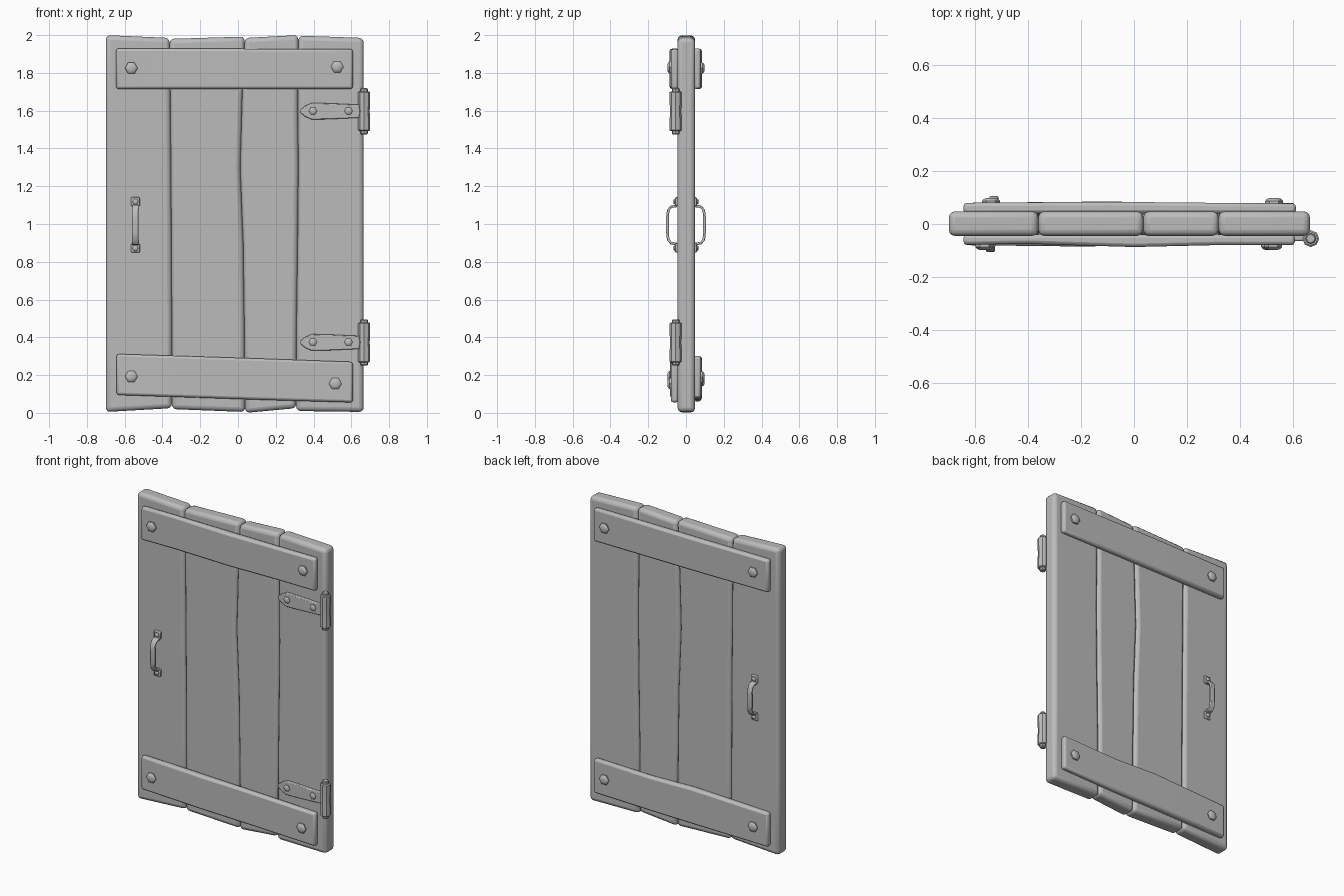
import bpy, bmesh, math
from mathutils import Vector, Matrix

cube = bpy.data.objects.get("Cube")
if cube:
    bpy.data.objects.remove(cube, do_unlink=True)

grey = bpy.data.materials.new("plain grey")
grey.use_nodes = True
COLOUR = (0.5, 0.5, 0.5, 1)
grey.diffuse_color = COLOUR
grey.node_tree.nodes["Principled BSDF"].inputs["Base Color"].default_value = COLOUR


def finish(name, bm, bevel=0.0, segments=2):
    """Turn a bmesh into a shaded object with softened edges."""
    bmesh.ops.recalc_face_normals(bm, faces=bm.faces)
    mesh = bpy.data.meshes.new(name)
    bm.to_mesh(mesh)
    bm.free()
    mesh.materials.append(grey)
    obj = bpy.data.objects.new(name, mesh)
    bpy.context.collection.objects.link(obj)
    if bevel:
        mod = obj.modifiers.new("soft edges", 'BEVEL')
        mod.width, mod.segments = bevel, segments
        mod.limit_method, mod.angle_limit = 'ANGLE', math.radians(35)
    bpy.ops.object.select_all(action='DESELECT')
    obj.select_set(True)
    bpy.context.view_layer.objects.active = obj
    bpy.ops.object.shade_smooth_by_angle(angle=math.radians(35))
    return obj


def loft(name, sections, bevel, segments=2):
    """Skin a row of equal-sized rings and cap both ends."""
    bm = bmesh.new()
    rings = [[bm.verts.new(p) for p in s] for s in sections]
    n = len(rings[0])
    for a, b in zip(rings, rings[1:]):
        for i in range(n):
            j = (i + 1) % n
            bm.faces.new((a[i], a[j], b[j], b[i]))
    bm.faces.new(rings[0])
    bm.faces.new(rings[-1])
    return finish(name, bm, bevel, segments)


def lathe(name, centre, axis, profile, sides):
    """Turned part: profile holds (radius, distance along axis)."""
    turn = Vector(axis).to_track_quat('Z', 'Y').to_matrix()
    rings = []
    for r, h in profile:
        ring = []
        for i in range(sides):
            a = math.tau * i / sides
            ring.append(Vector(centre) + turn @ Vector((r * math.cos(a), r * math.sin(a), h)))
        rings.append(ring)
    return loft(name, rings, 0)


# Planks: seams as x positions at the bottom, lower, middle, upper and top levels
LEVELS = (0, 0.45, 0.9, 1.3, 1.65, 2)
SEAMS = [
    (-0.70, -0.70, -0.70, -0.70, -0.70, -0.70),
    (-0.35, -0.35, -0.352, -0.355, -0.358, -0.362),
    (0.038, 0.034, 0.028, 0.012, 0.022, 0.036),
    (0.308, 0.31, 0.316, 0.32, 0.317, 0.32),
    (0.665, 0.665, 0.665, 0.665, 0.665, 0.665),
]
ENDS = [  # bottom left, bottom right, top left, top right
    (0.005, 0.025, 2.0, 1.985),
    (0.02, 0.005, 1.98, 1.992),
    (0.0, 0.025, 1.985, 2.0),
    (0.01, 0.005, 1.997, 1.985),
]
for k, (bl, br, tl, tr) in enumerate(ENDS):
    sections = []
    for i, z in enumerate(LEVELS):
        zl, zr = (bl, br) if i == 0 else (tl, tr) if z == 2 else (z, z)
        xl, xr = SEAMS[k][i], SEAMS[k + 1][i]
        sections.append([(xl, -0.045, zl), (xr, -0.045, zr), (xr, 0.048, zr), (xl, 0.048, zl)])
    loft(f"plank_{k + 1}", sections, 0.024, 3)


def cross_bar(name, side, stations):
    """Stations: x, bottom z, top z, outer depth."""
    loft(name, [[(x, side * 0.04, lo), (x, side * 0.04, hi), (x, side * d, hi), (x, side * d, lo)]
                for x, lo, hi, d in stations], 0.013)


cross_bar("front_top_bar", -1, [(-0.645, 1.715, 1.93, 0.078), (-0.4, 1.715, 1.93, 0.075),
                                (0.0, 1.715, 1.928, 0.087), (0.3, 1.715, 1.926, 0.08),
                                (0.608, 1.715, 1.926, 0.08)])
cross_bar("front_bottom_bar", -1, [(-0.643, 0.095, 0.312, 0.08), (-0.2, 0.08, 0.298, 0.085),
                                   (0.1, 0.07, 0.288, 0.08), (0.608, 0.055, 0.27, 0.08)])
cross_bar("back_top_bar", 1, [(-0.645, 1.715, 1.926, 0.08), (-0.1, 1.715, 1.928, 0.084),
                              (0.3, 1.715, 1.93, 0.08), (0.612, 1.715, 1.93, 0.078)])
cross_bar("back_bottom_bar", 1, [(-0.643, 0.06, 0.28, 0.08), (-0.1, 0.068, 0.3, 0.085),
                                 (0.2, 0.07, 0.292, 0.08), (0.61, 0.08, 0.302, 0.08)])


# Hexagonal domed bolts through the bars
def bolt(name, x, z, side, base, r, height):
    lathe(name, (x, side * base, z), (0, side, 0),
          [(r, -0.01), (r, height * 0.45), (r * 0.8, height * 0.8), (r * 0.4, height)], 6)


for side, label, spots in (
        (-1, "front", [(-0.565, 1.825), (0.525, 1.832), (-0.565, 0.193), (0.515, 0.155)]),
        (1, "back", [(-0.54, 1.825), (0.53, 1.825), (-0.54, 0.17), (0.53, 0.19)])):
    for i, (x, z) in enumerate(spots):
        bolt(f"{label}_bolt_{i + 1}", x, z, side, 0.078, 0.034, 0.021)


# Hinges: pointed strap, octagonal barrel, pin and screws
def hinge(label, z):
    half = [(0.33, 0.008), (0.355, 0.028), (0.39, 0.044), (0.48, 0.042), (0.655, 0.034)]
    outline = half + [(x, -h) for x, h in reversed(half)]
    loft(label + "_hinge_strap",
         [[(x, y, z + h) for x, h in outline] for y in (-0.04, -0.064)], 0.005)
    lathe(label + "_hinge_barrel", (0.668, -0.055, z), (0, 0, 1),
          [(0.026, -0.105), (0.032, -0.1), (0.032, -0.05), (0.029, 0.0),
           (0.032, 0.05), (0.032, 0.1), (0.026, 0.105)], 8)
    lathe(label + "_hinge_pin", (0.668, -0.055, z), (0, 0, 1),
          [(0.016, -0.122), (0.02, -0.117), (0.02, 0.117), (0.016, 0.122)], 8)
    for i, x in enumerate((0.397, 0.585)):
        bolt(f"{label}_hinge_screw_{i + 1}", x, z + 0.002, -1, 0.062, 0.022, 0.012)


hinge("upper", 1.597)
hinge("lower", 0.373)


# Handles: two end plates with screws joined by a bowed grip
def handle(label, x, side):
    path = [(0.048, 0.1), (0.078, 0.097), (0.094, 0.078), (0.098, 0.04)]
    path += [(d, -h) for d, h in reversed(path)]
    sections = []
    for i, (d, h) in enumerate(path):
        a, b = path[max(i - 1, 0)], path[min(i + 1, len(path) - 1)]
        t = Vector((b[0] - a[0], b[1] - a[1])).normalized()
        nd, nh = t.y * 0.007, -t.x * 0.007
        w = 0.017 if 1 < i < 6 else 0.019
        sections.append([(x + sx * w, side * (d + s * nd), 0.995 + h + s * nh)
                         for sx, s in ((-1, -1), (1, -1), (1, 1), (-1, 1))])
    loft(label + "_handle_grip", sections, 0.004)
    for part, z in (("upper", 1.118), ("lower", 0.872)):
        loft(f"{label}_handle_{part}_plate",
             [[(x + sx * 0.023, side * y, z + sz * 0.024)
               for sx, sz in ((-1, -1), (1, -1), (1, 1), (-1, 1))] for y in (0.04, 0.057)], 0.005)
        bolt(f"{label}_handle_{part}_screw", x, z, side, 0.056, 0.016, 0.011)


handle("front", -0.543, -1)
handle("back", -0.53, 1)
